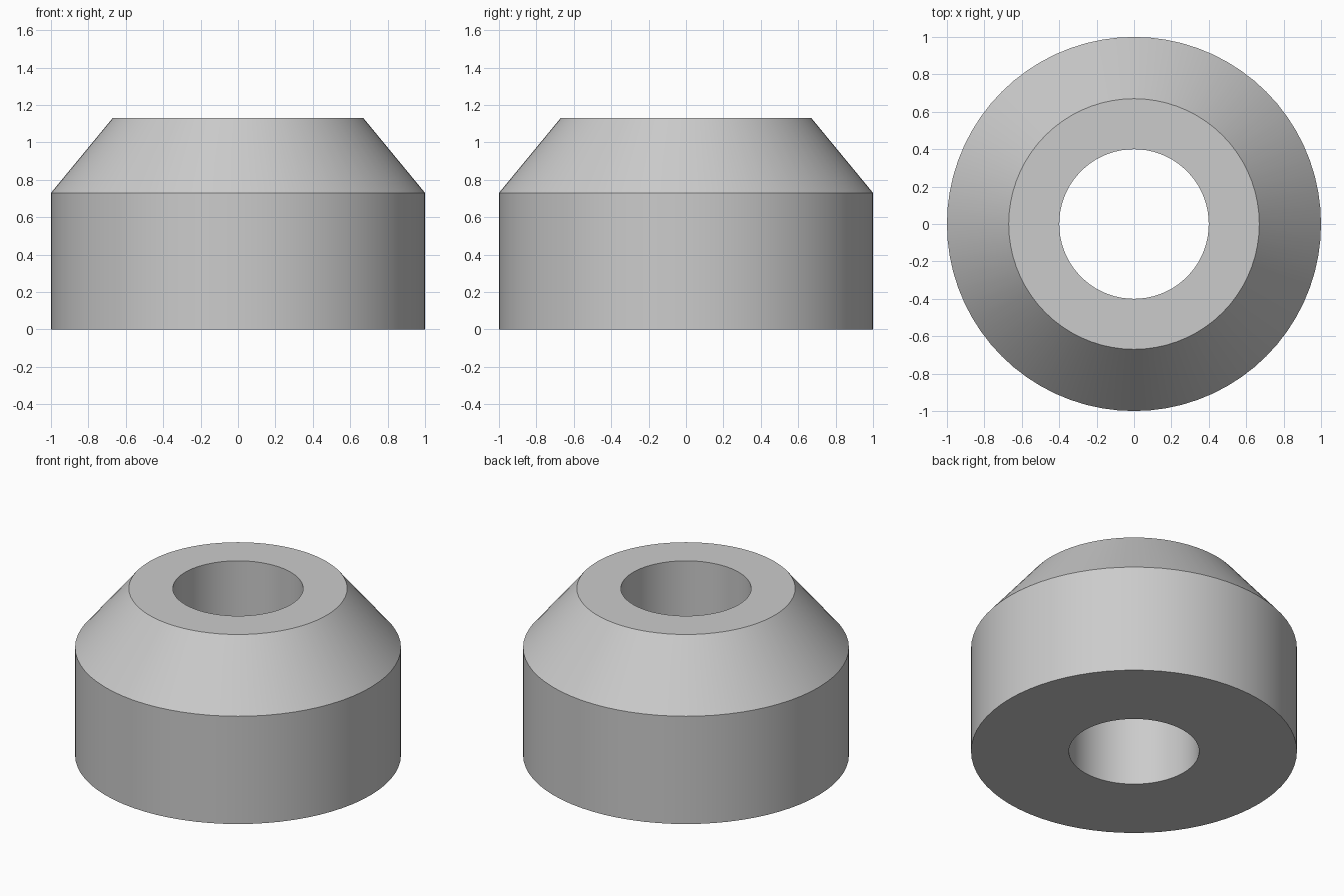
import bpy, bmesh, math

cube = bpy.data.objects.get("Cube")
if cube:
    bpy.data.objects.remove(cube, do_unlink=True)

# Plain grey material
GREY = (0.6, 0.6, 0.6, 1)
mat = bpy.data.materials.new("plain grey")
mat.use_nodes = True
mat.diffuse_color = GREY
mat.node_tree.nodes["Principled BSDF"].inputs["Base Color"].default_value = GREY

SEGMENTS = 72
HOLE, TOP, OUTER = 0.4, 0.67, 1.0
SHOULDER, HEIGHT = 0.73, 1.13

# Closed cross-section (radius, height), turned around the z axis
profile = [(HOLE, 0), (OUTER, 0), (OUTER, SHOULDER), (TOP, HEIGHT), (HOLE, HEIGHT)]
bm = bmesh.new()
rings = []
for i in range(SEGMENTS):
    a = math.tau * i / SEGMENTS
    rings.append([bm.verts.new((r * math.cos(a), r * math.sin(a), z)) for r, z in profile])
for i, ring in enumerate(rings):
    after = rings[(i + 1) % SEGMENTS]
    for j in range(len(profile)):
        k = (j + 1) % len(profile)
        bm.faces.new((ring[j], after[j], after[k], ring[k]))
bmesh.ops.recalc_face_normals(bm, faces=bm.faces)

# Chamfered collar with a straight through hole
mesh = bpy.data.meshes.new("chamfered_collar")
bm.to_mesh(mesh)
bm.free()
mesh.materials.append(mat)
collar = bpy.data.objects.new("chamfered_collar", mesh)
bpy.context.collection.objects.link(collar)
bpy.ops.object.select_all(action="DESELECT")
collar.select_set(True)
bpy.context.view_layer.objects.active = collar
bpy.ops.object.shade_smooth_by_angle(angle=math.radians(30))
